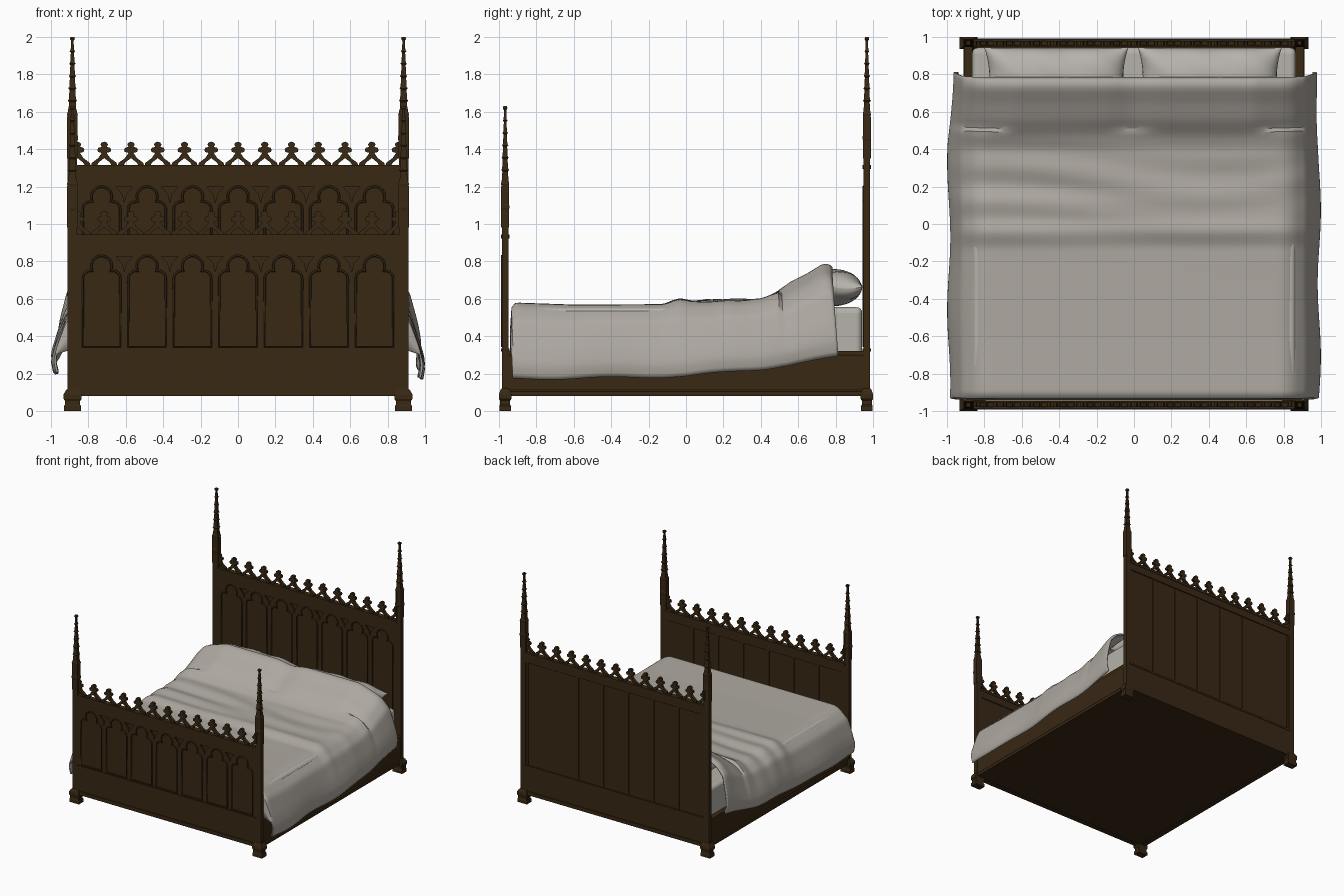
import bpy, bmesh, math
from mathutils import Vector

if "Cube" in bpy.data.objects:
    bpy.data.objects.remove(bpy.data.objects["Cube"])


def material(name, rgb):
    m = bpy.data.materials.new(name)
    m.diffuse_color = (*rgb, 1)
    m.use_nodes = True
    m.node_tree.nodes["Principled BSDF"].inputs["Base Color"].default_value = m.diffuse_color
    return m


WOOD = material("dark oak", (0.040, 0.021, 0.007))
CLOTH = material("grey linen blanket", (0.42, 0.39, 0.35))
SHEET = material("pale linen", (0.47, 0.445, 0.405))


def add(name, verts, faces, mat, smooth=None):
    me = bpy.data.meshes.new(name)
    me.from_pydata(verts, [], faces)
    bm = bmesh.new()
    bm.from_mesh(me)
    bmesh.ops.recalc_face_normals(bm, faces=bm.faces)
    bm.to_mesh(me)
    bm.free()
    me.materials.append(mat)
    ob = bpy.data.objects.new(name, me)
    bpy.context.collection.objects.link(ob)
    if smooth:
        bpy.ops.object.select_all(action='DESELECT')
        ob.select_set(True)
        bpy.context.view_layer.objects.active = ob
        bpy.ops.object.shade_smooth_by_angle(angle=math.radians(smooth))
    return ob


def stack(name, cx, cy, rings, mat=WOOD):
    """Rectangular rings (half x, half y, z) joined upward."""
    v, f = [], []
    for hx, hy, z in rings:
        v += [(cx + sx * hx, cy + sy * hy, z) for sx, sy in ((-1, -1), (1, -1), (1, 1), (-1, 1))]
    for i in range(0, len(v) - 4, 4):
        f += [(i + k, i + (k + 1) % 4, i + 4 + (k + 1) % 4, i + 4 + k) for k in range(4)]
    n = len(v)
    f += [(3, 2, 1, 0), (n - 4, n - 3, n - 2, n - 1)]
    return add(name, v, f, mat)


def box(name, x0, x1, y0, y1, z0, z1, mat=WOOD):
    hx, hy = (x1 - x0) / 2, (y1 - y0) / 2
    return stack(name, (x0 + x1) / 2, (y0 + y1) / 2, [(hx, hy, z0), (hx, hy, z1)], mat)


def prism(name, pts, y0, y1):
    n = len(pts)
    v = [(x, y0, z) for x, z in pts] + [(x, y1, z) for x, z in pts]
    f = [tuple(range(n)), tuple(range(2 * n - 1, n - 1, -1))]
    f += [(i, (i + 1) % n, n + (i + 1) % n, n + i) for i in range(n)]
    return add(name, v, f, WOOD)


def curve(name, loops, y, extrude=0.0, bevel=0.0):
    """Closed outlines in the xz plane: a pierced plate or round mouldings."""
    cu = bpy.data.curves.new(name, 'CURVE')
    cu.dimensions = '2D' if extrude else '3D'
    cu.fill_mode = 'BOTH' if extrude else 'FULL'
    cu.extrude, cu.bevel_depth, cu.bevel_resolution = extrude, bevel, 1
    for loop in loops:
        sp = cu.splines.new('POLY')
        sp.points.add(len(loop) - 1)
        for p, (x, z) in zip(sp.points, loop):
            p.co = (x, z, 0, 1)
        sp.use_cyclic_u = True
    cu.materials.append(WOOD)
    ob = bpy.data.objects.new(name, cu)
    bpy.context.collection.objects.link(ob)
    ob.location.y = y
    ob.rotation_euler.x = math.pi / 2
    bpy.ops.object.select_all(action='DESELECT')
    ob.select_set(True)
    bpy.context.view_layer.objects.active = ob
    bpy.ops.object.convert(target='MESH')


def trefoil_arch(cx, zb, zt):
    half = [(0.1, zb)]
    for k in range(6):
        a = math.radians(18 * k)
        half.append((0.06 + 0.04 * math.cos(a), zt - 0.12 + 0.04 * math.sin(a)))
    for k in range(8):
        a = math.radians(-30 + 120 * k / 7)
        half.append((0.055 * math.cos(a), zt - 0.055 + 0.055 * math.sin(a)))
    return [(cx + x, z) for x, z in half] + [(cx - x, z) for x, z in half[-2::-1]]


FLEUR = [(0, .045), (.03, .022), (.042, 0), (.0715, 0), (.066, .02), (.032, .045), (.013, .073),
         (.033, .078), (.037, .09), (.032, .1), (.014, .105), (.02, .118), (.014, .128), (0, .133)]
BAY = 0.243


def end_board(name, yc, dz):
    zt, top = 0.83 + dz, 0.945 + dz
    front, back = yc - 0.018, yc + 0.018
    # rails and backing
    box(name + "_panel", -.87, .87, yc - .006, yc + .008, .1, top - .02)
    box(name + "_base_rail", -.88, .88, front, back, .08, .325)
    box(name + "_base_foot_moulding", -.9, .9, front - .006, back + .006, .08, .112)
    box(name + "_base_top_moulding", -.87, .87, front - .005, back + .004, .318, .335)
    box(name + "_top_rail", -.87, .87, front, back, zt + .03, top - .015)
    box(name + "_top_moulding", -.87, .87, front - .004, back + .004, top - .022, top)
    # carved arcade
    bays = [i * BAY for i in range(-3, 4)]
    arches = [trefoil_arch(x, .345, zt) for x in bays]
    spandrels = [[(x - .045, zt - .003), (x + .045, zt - .003), (x + .01, zt - .04),
                  (x, zt - .085), (x - .01, zt - .04)] for x in [(i + .5) * BAY for i in range(-3, 3)]]
    rect = [(-.87, .33), (.87, .33), (.87, zt + .04), (-.87, zt + .04)]
    curve(name + "_arcade", [rect] + arches + spandrels, yc - .011, extrude=.006)
    curve(name + "_arch_mouldings", arches, yc - .017, bevel=.006)
    # back stiles
    for i in range(-4, 4):
        x = (i + .5) * BAY
        box(name + "_back_stile", x - .012, x + .012, yc + .006, yc + .014, .3, top - .03)
    # openwork cresting
    for i in range(-5, 6):
        loop = FLEUR + [(-x, z) for x, z in FLEUR[-2:0:-1]]
        prism(name + "_crest", [(i * .143 + x, top - .008 + z) for x, z in loop], yc - .012, yc + .012)
    for s in (-1, 1):
        prism(name + "_crest_end", [(s * (.858 - x), top - .008 + z) for x, z in FLEUR], yc - .012, yc + .012)
    # posts with pinnacles
    for s in (-1, 1):
        cx = s * .885
        stack(name + "_foot", s * .884, yc, [(.046, .031, 0), (.046, .031, .028), (.041, .027, .034),
              (.041, .027, .055), (.048, .033, .065), (.048, .033, .09), (.036, .026, .11), (.028, .02, .12)])
        z0 = 1.07 + dz
        stack(name + "_post", cx, yc, [(.025, .018, .1), (.025, .018, z0), (.03, .022, z0 + .012),
              (.03, .022, z0 + .03), (.025, .019, z0 + .04), (.025, .019, z0 + .13),
              (.029, .022, z0 + .145), (.021, .017, z0 + .17)])
        for sx in (-1, 1):
            stack(name + "_buttress", cx + sx * .021, yc, [(.007, .021, z0 - .09), (.007, .021, z0 + .13), (.001, .008, z0 + .175)])
        rings = []
        for k in range(6):
            z, w = z0 + .165 + k * .066, .021 - k * .0024
            rings += [(w, w * .85, z), (w - .003, w * .85 - .003, z + .046),
                      (w + .003, w * .85 + .003, z + .054), (w - .002, w * .85 - .002, z + .062)]
        zf = 1.63 + dz
        rings = [r for r in rings if r[2] < zf - .025]
        rings += [(.006, .006, zf - .022), (.013, .012, zf - .012), (.011, .01, zf)]
        stack(name + "_spire", cx, yc, rings)


end_board("footboard", -0.967, 0.0)
end_board("headboard", 0.967, 0.37)

# side rails and underside
for s in (-1, 1):
    stack("side_rail", s * .885, 0, [(.018, .955, .08), (.018, .955, .31)])
    stack("side_rail_lower_moulding", s * .885, 0, [(.025, .955, .08), (.025, .955, .105), (.018, .955, .113)])
    stack("side_rail_upper_moulding", s * .885, 0, [(.018, .955, .295), (.023, .955, .303), (.023, .955, .32)])
box("bed_bottom", -.89, .89, -.955, .955, .082, .1)

# mattress
m = box("mattress", -.865, .865, -.925, .942, .28, .555, SHEET)
bv = m.modifiers.new("soft edges", 'BEVEL')
bv.width, bv.segments = .03, 4


# pillows
def pillow(cx):
    n, v, f = 24, [], []
    for side in (1, -1):
        base = len(v)
        for j in range(n + 1):
            for i in range(n + 1):
                a = math.sin((i / n - .5) * math.pi)
                b = math.sin((j / n - .5) * math.pi)
                t = ((1 - a ** 4) * (1 - b * b)) ** .5
                x = cx + a * .385 * (1 - .07 * (1 - b * b))
                y = .785 + b * .158 * (1 - .04 * (1 - a * a))
                z = .66 + side * t * .095 + .005 * math.sin(9 * a + 4 * b)
                v.append((x, y, z))
        f += [(base + j * (n + 1) + i, base + j * (n + 1) + i + 1, base + (j + 1) * (n + 1) + i + 1,
               base + (j + 1) * (n + 1) + i) for j in range(n) for i in range(n)]
    add("pillow", v, f, SHEET, 60)


pillow(-.415)
pillow(.405)


# draped blanket
def lerp(table, x):
    for (a, p), (b, q) in zip(table, table[1:]):
        if x <= b:
            return p + (q - p) * max(0, x - a) / (b - a)
    return table[-1][1]


HEIGHT = [(-.94, .575), (-.6, .563), (-.12, .565), (-.04, .595), (.03, .58), (.12, .59), (.2, .58),
          (.3, .59), (.4, .59), (.48, .625), (.56, .685), (.65, .73), (.73, .78), (.76, .785), (.79, .755)]
HEM = [(-.93, .165), (-.5, .17), (0, .18), (.4, .22), (.8, .285)]
OUT = [(0, 0), (.6, .80), (.66, .85), (.75, .915), (.87, .965), (.95, .988), (1, .972)]
DROP = [(0, 0), (.6, 0), (.66, .06), (.75, .22), (.87, .58), (.95, .82), (1, 1)]

COLS, ROWS = 96, 90
verts, faces = [], []
for j in range(ROWS + 1):
    y = -.93 + 1.715 * max(0, j - 2) / (ROWS - 2)
    for i in range(COLS + 1):
        s = 2 * i / COLS - 1
        a = abs(s)
        side = 1 if s > 0 else -1
        x = side * lerp(OUT, a)
        h = lerp(HEIGHT, y)
        win = math.exp(-((y - .2) / .23) ** 2)
        h += .007 * win * math.sin(32 * y + 2.2 * math.sin(2.6 * x + .5)) + .005 * win * math.sin(5 * x + 9 * y)
        if y > .5:
            h -= .022 * math.exp(-((x + .01) / .09) ** 2) + .05 * max(0, a - .48) / .12 * (a < .6) + .05 * (a >= .6)
        hem = lerp(HEM, y) + (.03 if s < 0 else 0) + .006 * math.sin(11 * y)
        d = lerp(DROP, a)
        z = h + (hem - h) * d
        x += side * d * .010 * math.sin(8 * y + side) - (side * .025 * d * max(0, (y - .4) / .4))
        yy = y + d * (.045 if y > 0 else .01) * abs(y)
        if j < 2:
            z = min(z, z + (.3 - z) * (2 - j) / 2)
            yy -= .006
        verts.append((x, yy, z))
for j in range(ROWS):
    for i in range(COLS):
        k = j * (COLS + 1) + i
        faces.append((k, k + 1, k + COLS + 2, k + COLS + 1))
blanket = add("blanket", verts, faces, CLOTH, 50)
sm = blanket.modifiers.new("relax", 'SMOOTH')
sm.factor, sm.iterations = .5, 3
so = blanket.modifiers.new("thickness", 'SOLIDIFY')
so.thickness, so.offset = .012, 0
